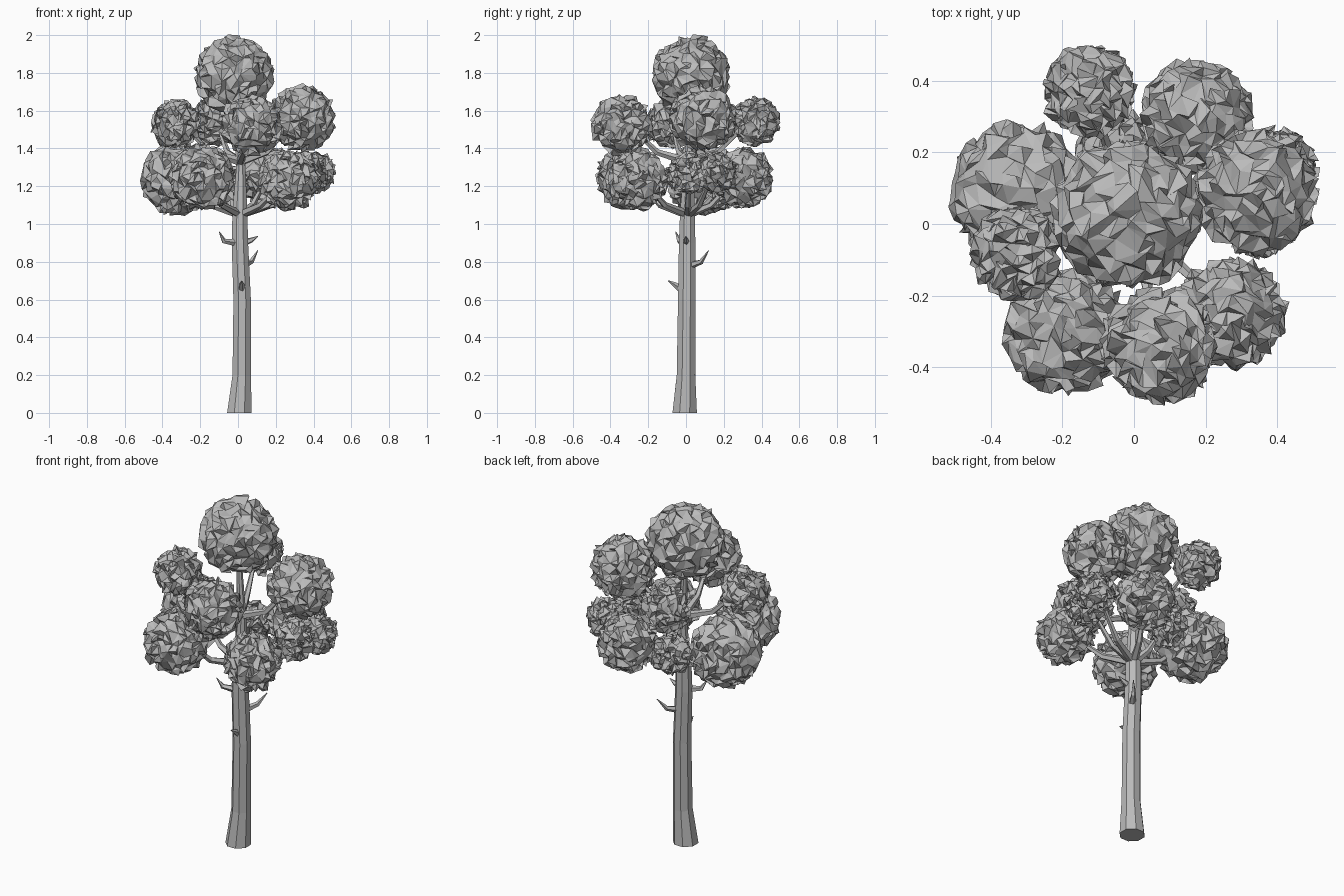
import bpy, bmesh, math, random
from mathutils import Vector

if "Cube" in bpy.data.objects:
    bpy.data.objects.remove(bpy.data.objects["Cube"])

random.seed(7)
grey = bpy.data.materials.new("plain_grey")
grey.diffuse_color = (0.5, 0.5, 0.5, 1)
grey.use_nodes = True
grey.node_tree.nodes["Principled BSDF"].inputs["Base Color"].default_value = grey.diffuse_color


def finish(bm, name):
    mesh = bpy.data.meshes.new(name)
    bm.to_mesh(mesh)
    bm.free()
    mesh.materials.append(grey)
    obj = bpy.data.objects.new(name, mesh)
    bpy.context.collection.objects.link(obj)
    return obj


def tube(name, path, radii, sides):
    """Faceted tube of rings square to the path, capped at both ends."""
    bm = bmesh.new()
    pts = [Vector(p) for p in path]
    rings = []
    for i, p in enumerate(pts):
        d = (pts[min(i + 1, len(pts) - 1)] - pts[max(i - 1, 0)]).normalized()
        if i == 0 and name == "trunk":
            d = Vector((0, 0, 1))
        ref = Vector((1, 0, 0)) if abs(d.z) > 0.8 else Vector((0, 0, 1))
        u = d.cross(ref).normalized()
        v = d.cross(u)
        rings.append([bm.verts.new(p + radii[i] * (u * math.cos(a) + v * math.sin(a)))
                      for a in (math.tau * (k + 0.5) / sides for k in range(sides))])
    for a, b in zip(rings, rings[1:]):
        for k in range(sides):
            n = (k + 1) % sides
            bm.faces.new((a[k], a[n], b[n], b[k]))
    bm.faces.new(rings[0][::-1])
    bm.faces.new(rings[-1])
    bmesh.ops.recalc_face_normals(bm, faces=bm.faces)
    return finish(bm, name)


def leaf_ball(name, centre, radius):
    """Crumpled ball with spiky, irregular triangles of similar roughness."""
    bm = bmesh.new()
    bmesh.ops.create_icosphere(bm, subdivisions=4, radius=radius - 0.014)
    j = 0.021
    for v in bm.verts:
        v.co += Vector([random.uniform(-j, j) for _ in range(3)])
        v.co += Vector(centre)
    obj = finish(bm, name)
    dec = obj.modifiers.new("irregular_facets", "DECIMATE")
    dec.ratio = 0.6


# Trunk, flared at the foot and thinning into the crown
tube("trunk",
     [(.007, -.007, 0), (.02, 0, .2), (.022, .004, .6), (.01, .006, .9),
      (.01, .008, 1.08), (.015, .015, 1.3), (0, .02, 1.5), (-.02, .03, 1.75)],
     [.07, .053, .05, .047, .042, .026, .02, .01], 8)

# Short broken twigs on the trunk
for i, (a, m, b) in enumerate([
        ((.02, -.02, .65), (.02, -.06, .68), (.02, -.095, .70)),
        ((.03, .02, .78), (.07, .08, .80), (.105, .12, .86)),
        ((-.01, -.01, .90), (-.075, -.035, .91), (-.10, -.055, .96)),
        ((.03, 0, .90), (.07, 0, .915), (.105, 0, .935))]):
    tube(f"twig_{i + 1}", [a, m, b], [.02, .014, .002], 5)

# Leaf balls: centre and radius
lower = [((-.32, .09, 1.24), .2), ((-.19, -.30, 1.25), .18),
         ((.27, -.25, 1.23), .16), ((.40, .16, 1.27), .115),
         ((.35, .02, 1.27), .115), ((.17, .30, 1.245), .165),
         ((-.05, .21, 1.20), .115)]
upper = [((.34, .09, 1.56), .18), ((-.33, -.08, 1.53), .135),
         ((.07, -.34, 1.525), .165), ((-.125, .37, 1.54), .135)]

leaf_ball("leaf_ball_top", (-.02, .03, 1.787), .212)
for tier, balls, fork in (("lower", lower, 1.05), ("upper", upper, 1.33)):
    for i, (c, r) in enumerate(balls):
        leaf_ball(f"leaf_ball_{tier}_{i + 1}", c, r)
        # Branch bending up into its leaf ball
        x, y, z = c
        tube(f"branch_{tier}_{i + 1}",
             [(.012, .01, fork), (x * .45, y * .45, fork + .05), (x * .9, y * .9, z)],
             [.024, .017, .008], 5)
